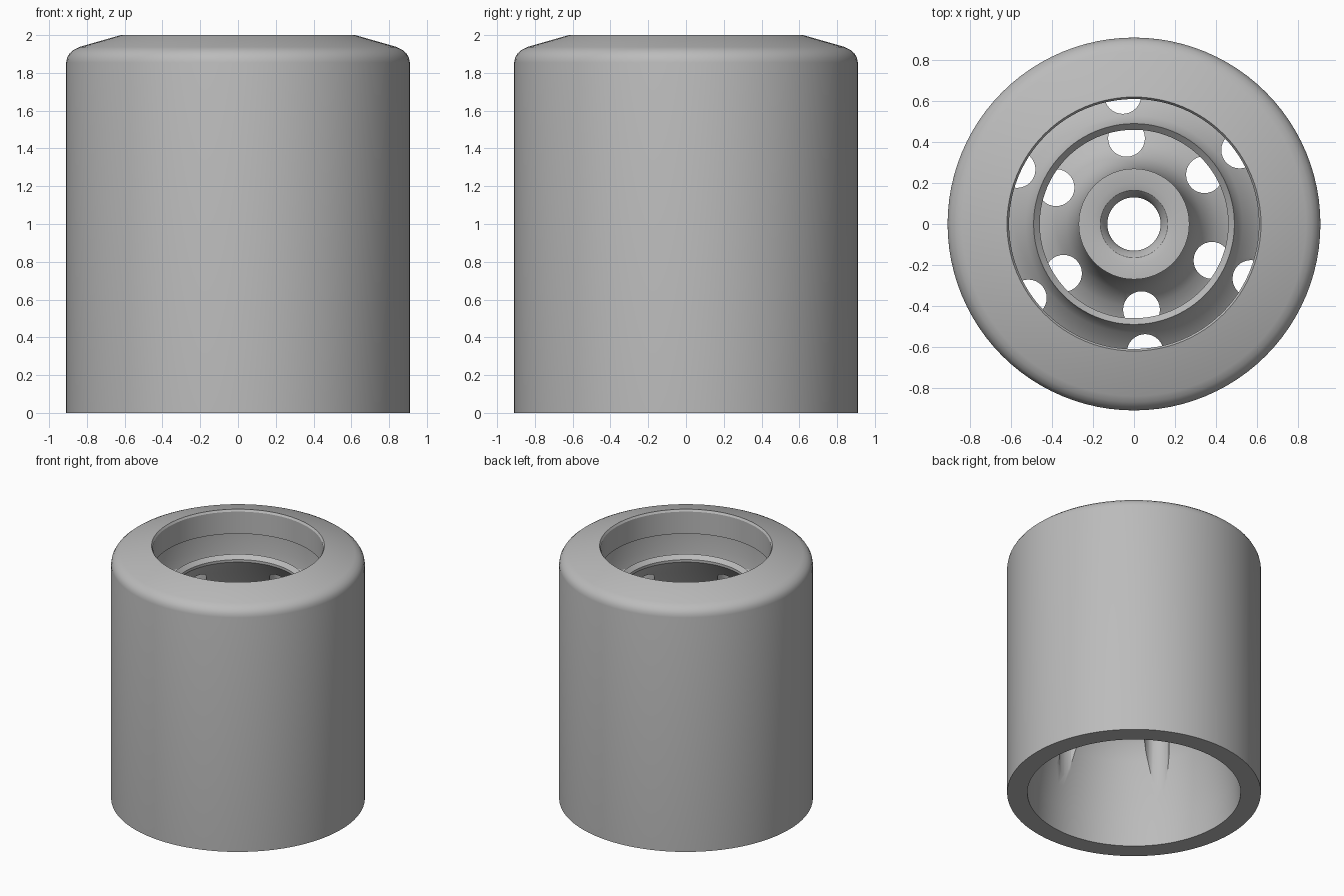
import bpy, bmesh, math
from mathutils import Matrix, Vector

if "Cube" in bpy.data.objects:
    bpy.data.objects.remove(bpy.data.objects["Cube"], do_unlink=True)

metal = bpy.data.materials.new("grey_metal")
metal.use_nodes = True
GREY = (0.5, 0.5, 0.5, 1)
metal.diffuse_color = GREY
metal.node_tree.nodes["Principled BSDF"].inputs["Base Color"].default_value = GREY


def finish(bm, name):
    bmesh.ops.recalc_face_normals(bm, faces=bm.faces)
    mesh = bpy.data.meshes.new(name)
    bm.to_mesh(mesh)
    bm.free()
    mesh.materials.append(metal)
    obj = bpy.data.objects.new(name, mesh)
    bpy.context.collection.objects.link(obj)
    return obj


def lathe(name, profile, steps=96):
    bm = bmesh.new()
    verts = [bm.verts.new((r, 0, z)) for r, z in profile]
    edges = [bm.edges.new((a, b)) for a, b in zip(verts, verts[1:] + verts[:1])]
    bmesh.ops.spin(bm, geom=verts + edges, cent=(0, 0, 0), axis=(0, 0, 1),
                   angle=math.tau, steps=steps, use_duplicate=False)
    bmesh.ops.remove_doubles(bm, verts=bm.verts, dist=1e-4)
    return finish(bm, name)


def hole_ring(name, ring_radius, hole_radius, bottom, top):
    bm = bmesh.new()
    for k in range(6):
        a = math.radians(95 + 60 * k)
        spot = Vector((ring_radius * math.cos(a), ring_radius * math.sin(a), (bottom + top) / 2))
        bmesh.ops.create_cone(bm, cap_ends=True, segments=32, radius1=hole_radius,
                              radius2=hole_radius, depth=top - bottom,
                              matrix=Matrix.Translation(spot))
    obj = finish(bm, name)
    obj.hide_render = True
    return obj


# Outer shell and rounded shoulder
shell = [(.91, 0), (.91, 1.855), (.905, 1.88), (.892, 1.903), (.87, 1.922), (.84, 1.937), (.62, 2)]
# Mouth and upper chamber
upper = [(.61, 1.985), (.61, 1.81), (.74, 1.77), (.745, 1.62), (.735, 1.54), (.71, 1.51), (.68, 1.52)]
# Wide lip of the upper cone and its flared underside
lip = [(.60, 1.57), (.53, 1.635), (.5, 1.675), (.49, 1.705), (.46, 1.675), (.46, 1.655),
       (.5, 1.6), (.56, 1.53), (.64, 1.42), (.71, 1.3), (.74, 1.18)]
# Lower chamber floor, concave flank and central boss
boss = [(.73, 1.05), (.65, 1.0), (.5, 1.025), (.4, 1.07), (.33, 1.14), (.29, 1.24), (.27, 1.36),
        (.27, 1.42), (.2, 1.42), (.165, 1.41), (.14, 1.38), (.13, 1.34)]
# Domed bottom cavity
cavity = [(.13, 1.12), (.2, 1.07), (.32, 1.0), (.46, .94), (.57, .87), (.64, .78), (.68, .65),
          (.71, .5), (.735, .36), (.755, .2), (.765, 0)]
body = lathe("baffled_cylinder", shell + upper + lip + boss + cavity)

# Vent holes
cutters = [hole_ring("outer_vent_cutter", .63, .09, .2, 1.69),
           hole_ring("inner_vent_cutter", .42, .09, .7, 1.2)]
bpy.context.view_layer.objects.active = body
for cutter in cutters:
    mod = body.modifiers.new(cutter.name, "BOOLEAN")
    mod.operation, mod.solver, mod.object = "DIFFERENCE", "EXACT", cutter
    bpy.ops.object.modifier_apply(modifier=mod.name)
    bpy.data.objects.remove(cutter, do_unlink=True)

bpy.ops.object.select_all(action="DESELECT")
body.select_set(True)
bpy.ops.object.shade_smooth_by_angle(angle=math.radians(32))
